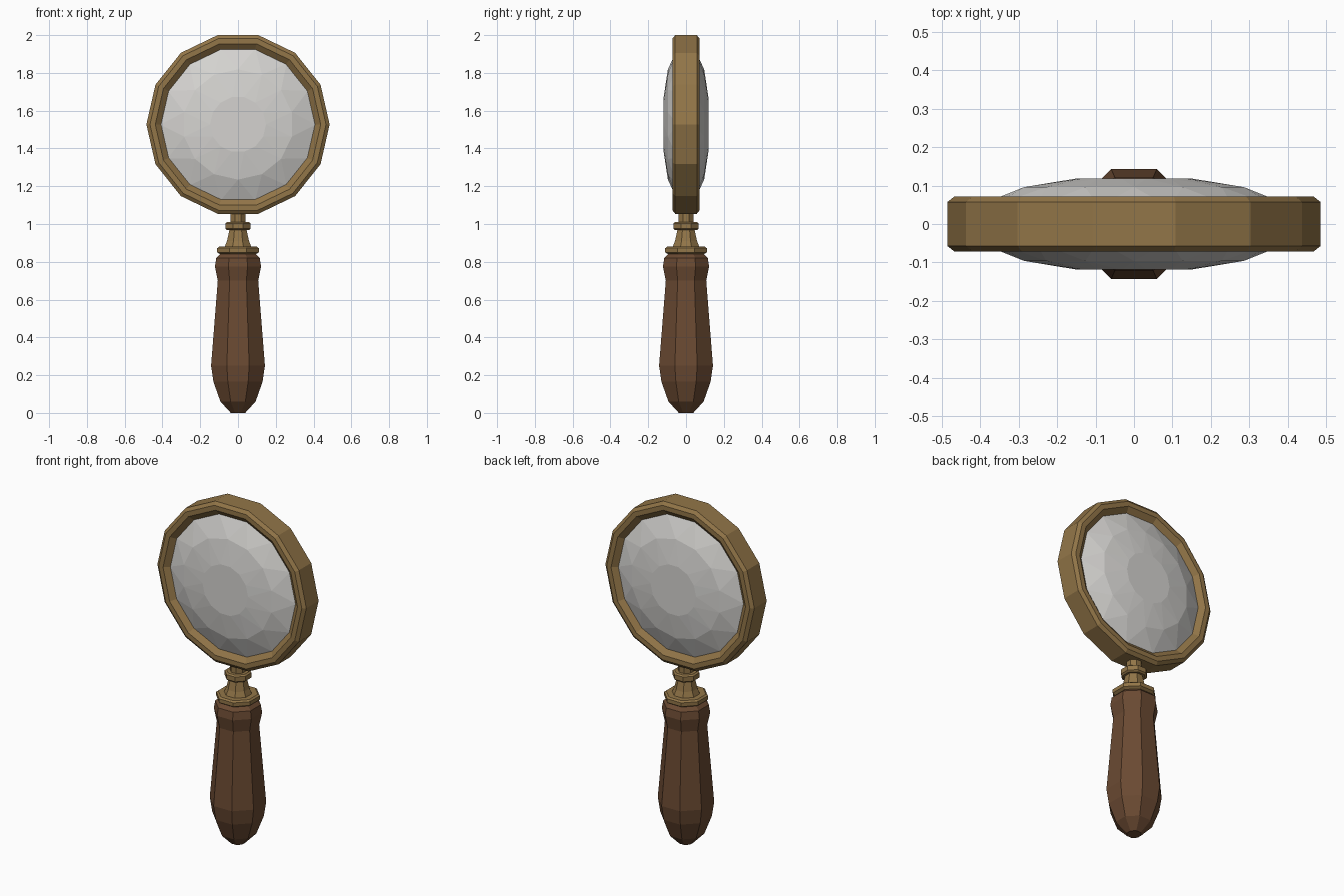
import bpy
import bmesh
from math import cos, sin, pi

cube = bpy.data.objects.get("Cube")
if cube:
    bpy.data.objects.remove(cube, do_unlink=True)

RING_SIDES = 14
HANDLE_SIDES = 8
LENS_Z = 1.527


def material(name, rgb):
    mat = bpy.data.materials.new(name)
    mat.use_nodes = True
    colour = (*rgb, 1)
    mat.diffuse_color = colour
    mat.node_tree.nodes["Principled BSDF"].inputs["Base Color"].default_value = colour
    return mat


brass = material("brass", (0.29, 0.18, 0.065))
wood = material("dark wood", (0.145, 0.068, 0.032))
glass = material("pale glass", (0.66, 0.65, 0.63))


def finish(name, bm, mat):
    bmesh.ops.recalc_face_normals(bm, faces=bm.faces)
    mesh = bpy.data.meshes.new(name)
    bm.to_mesh(mesh)
    bm.free()
    mesh.materials.append(mat)
    obj = bpy.data.objects.new(name, mesh)
    bpy.context.collection.objects.link(obj)
    return obj


def lathe_octagon(name, profile, mat):
    """Stack octagons with flats to the front; profile is (half width, z)."""
    bm = bmesh.new()
    loops = []
    for half, z in profile:
        r = half / cos(pi / HANDLE_SIDES)
        angles = [(i + 0.5) * 2 * pi / HANDLE_SIDES for i in range(HANDLE_SIDES)]
        loops.append([bm.verts.new((r * cos(a), r * sin(a), z)) for a in angles])
    for low, high in zip(loops, loops[1:]):
        for i in range(HANDLE_SIDES):
            j = (i + 1) % HANDLE_SIDES
            bm.faces.new((low[i], low[j], high[j], high[i]))
    bm.faces.new(loops[0])
    bm.faces.new(loops[-1])
    return finish(name, bm, mat)


def lens_loop(bm, radius, y, turn=0):
    angles = [(i + turn) * 2 * pi / RING_SIDES for i in range(RING_SIDES)]
    return [bm.verts.new((radius * cos(a), y, LENS_Z + radius * sin(a))) for a in angles]


# Turned wooden handle
lathe_octagon("handle", [
    (0.038, 0), (0.093, 0.06), (0.13, 0.165), (0.1425, 0.25), (0.107, 0.70),
    (0.122, 0.775), (0.115, 0.82), (0.09, 0.845)], wood)

# Brass fittings between handle and frame
lathe_octagon("handle_collar", [
    (0.095, 0.84), (0.11, 0.85), (0.11, 0.872), (0.1, 0.88)], brass)
lathe_octagon("ferrule", [(0.072, 0.875), (0.058, 0.91), (0.043, 0.98)], brass)
lathe_octagon("neck_band", [
    (0.058, 0.967), (0.067, 0.975), (0.067, 1.003), (0.058, 1.01)], brass)
lathe_octagon("stem", [(0.04, 1.0), (0.04, 1.075)], brass)

# Chamfered brass frame: closed cross-section swept round the lens
front = [(0.405, 0.045), (0.438, 0.072), (0.466, 0.072), (0.485, 0.057)]
section = [(r, -y) for r, y in front] + [(r, y) for r, y in reversed(front)]
bm = bmesh.new()
loops = [lens_loop(bm, r, y) for r, y in section]
for a, b in zip(loops, loops[1:] + loops[:1]):
    for i in range(RING_SIDES):
        j = (i + 1) % RING_SIDES
        bm.faces.new((a[i], a[j], b[j], b[i]))
finish("lens_frame", bm, brass)

# Faceted lens, domed on both sides, with staggered triangular facets
bm = bmesh.new()
rim = lens_loop(bm, 0.412, 0)
for side in (-1, 1):
    outer = lens_loop(bm, 0.412, 0.045 * side)
    middle = lens_loop(bm, 0.292, 0.096 * side, 0.5)
    inner = lens_loop(bm, 0.148, 0.1185 * side)
    for i in range(RING_SIDES):
        j = (i + 1) % RING_SIDES
        bm.faces.new((rim[i], rim[j], outer[j], outer[i]))
        bm.faces.new((outer[i], outer[j], middle[i]))
        bm.faces.new((outer[j], middle[j], middle[i]))
        bm.faces.new((inner[i], inner[j], middle[i]))
        bm.faces.new((inner[j], middle[j], middle[i]))
    bm.faces.new(inner)
finish("lens", bm, glass)
